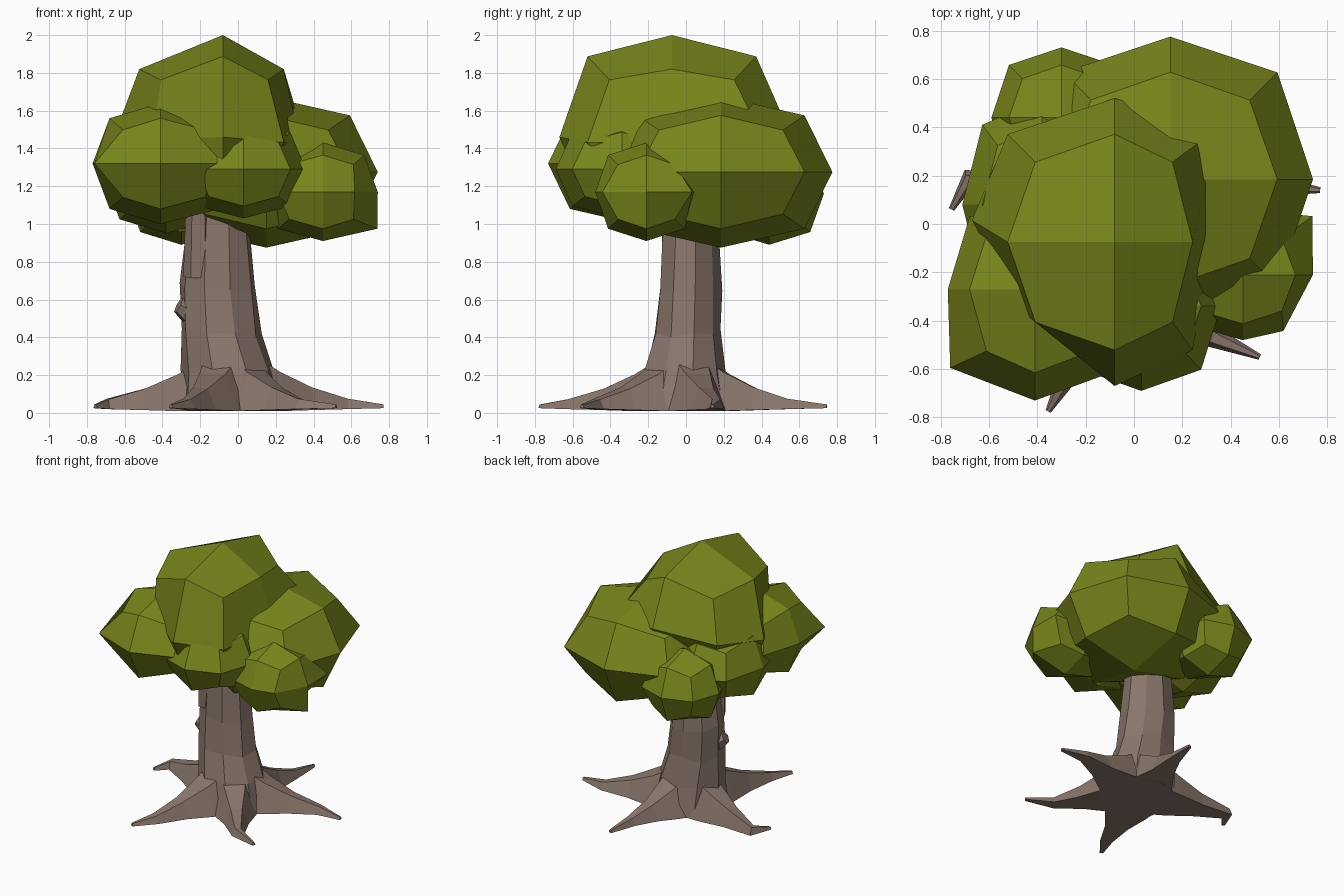
import bpy, bmesh, math, random
from mathutils import Vector

if "Cube" in bpy.data.objects:
    bpy.data.objects.remove(bpy.data.objects["Cube"])

random.seed(4)


def material(name, rgb):
    m = bpy.data.materials.new(name)
    m.diffuse_color = (*rgb, 1)
    m.use_nodes = True
    m.node_tree.nodes["Principled BSDF"].inputs["Base Color"].default_value = m.diffuse_color
    return m


LEAF = material("leaf_green", (0.19, 0.235, 0.011))
BARK = material("bark_brown", (0.25, 0.18, 0.145))


def finish(name, bm, mat):
    bmesh.ops.recalc_face_normals(bm, faces=bm.faces)
    me = bpy.data.meshes.new(name)
    bm.to_mesh(me)
    bm.free()
    me.materials.append(mat)
    ob = bpy.data.objects.new(name, me)
    bpy.context.collection.objects.link(ob)
    return ob


def loft(name, rings, mat):
    """Skin a list of closed rings and cap both ends."""
    bm = bmesh.new()
    rows = [[bm.verts.new(p) for p in ring] for ring in rings]
    n = len(rows[0])
    for a, b in zip(rows, rows[1:]):
        for i in range(n):
            j = (i + 1) % n
            bm.faces.new((a[i], a[j], b[j], b[i]))
    bm.faces.new(rows[0])
    bm.faces.new(rows[-1])
    return finish(name, bm, mat)


def leaf_clump(name, centre, low, high, droop=0.0, nudge={}):
    """24-quad rounded cube, with its own reach per side and nudged points."""
    bm = bmesh.new()
    bmesh.ops.create_cube(bm, size=2)
    bmesh.ops.subdivide_edges(bm, edges=bm.edges[:], cuts=1, use_grid_fill=True)
    for v in bm.verts:
        key = tuple(round(c) for c in v.co)
        u = v.co * {1: 1.0, 2: 0.75, 3: 0.556}[sum(map(abs, key))]
        for k in range(3):
            v.co[k] = centre[k] + u[k] * (high[k] if u[k] > 0 else low[k])
        v.co.z -= droop * u.x ** 2
        v.co += Vector(nudge.get(key, (0, 0, 0)))
    return finish(name, bm, LEAF)


# Canopy
leaf_clump("canopy_top", (-0.08, -0.075, 1.55), (0.59, 0.595, 0.45), (0.43, 0.595, 0.45), 0.12,
           {(0, -1, 0): (0, 0, -0.09), (1, 1, 0): (0.10, 0.02, 0), (1, 0, 0): (-0.02, 0.03, 0),
            (-1, 0, 0): (0, 0.09, 0), (-1, -1, 0): (0.07, 0.15, -0.03),
            (0, -1, -1): (0, 0, -0.08), (1, -1, 0): (0, 0, -0.05)})
same = lambda r: (r, r)
leaf_clump("canopy_back_right", (0.15, 0.185, 1.275), *same((0.59, 0.59, 0.40)))
leaf_clump("canopy_front_left", (-0.41, -0.27, 1.32), (0.36, 0.46, 0.32), (0.42, 0.40, 0.32), 0,
           {(-1, -1, 0): (-0.08, 0.02, 0)})
leaf_clump("canopy_front", (0.03, -0.34, 1.29), *same((0.33, 0.35, 0.26)))
leaf_clump("canopy_right_low", (0.45, -0.21, 1.17), (0.32, 0.27, 0.26), (0.29, 0.27, 0.26), 0,
           {(1, 0, -1): (0.07, 0, 0), (1, 1, 0): (0.07, 0.04, 0), (1, -1, 0): (-0.05, -0.03, 0)})
leaf_clump("canopy_back_left_low", (-0.30, 0.44, 1.16), *same((0.29, 0.29, 0.27)))
leaf_clump("canopy_left", (-0.38, 0.08, 1.25), *same((0.33, 0.44, 0.30)))

# Trunk: x centre, y centre, z, x radius, y radius
SIDES = 9
rings = []
for cx, cy, z, rx, ry in [
    (-0.03, 0.00, 0.01, 0.28, 0.27),
    (-0.05, 0.00, 0.22, 0.25, 0.22),
    (-0.09, 0.01, 0.42, 0.215, 0.18),
    (-0.11, 0.02, 0.66, 0.205, 0.17),
    (-0.11, 0.025, 0.98, 0.17, 0.15),
    (-0.11, 0.03, 1.25, 0.17, 0.15),
]:
    ring = []
    for i in range(SIDES):
        a = math.tau * (i + 0.25) / SIDES
        k = random.uniform(0.95, 1.05)
        ring.append((cx + rx * k * math.cos(a), cy + ry * k * math.sin(a),
                     z + (random.uniform(-0.03, 0.03) if 0.1 < z < 1 else 0)))
    rings.append(ring)
loft("trunk", rings, BARK)

# Roots: flattened tapering arms that curl at the tip
PROFILE = [(0.19, 0.30, 0.01), (0.15, 0.215, 0.01), (0.085, 0.135, 0.015),
           (0.045, 0.075, 0.02), (0.012, 0.045, 0.025)]


def root(name, bend, tip):
    start = Vector((-0.04, 0.0))
    bend, tip = Vector(bend), Vector(tip)
    path = [start.lerp(bend, t) for t in (0.18, 0.40, 0.68)] + [bend, tip]
    sections = []
    for i, (w, h, base) in enumerate(PROFILE):
        d = (path[min(i + 1, 4)] - path[max(i - 1, 0)]).normalized()
        side = Vector((-d.y, d.x))
        sections.append([(*(path[i] + side * s * w), z) for s, z in
                         ((-1, base), (-0.5, h), (0.45, h * 0.95), (1, base))])
    loft(name, sections, BARK)


root("root_right", (0.58, 0.16), (0.77, 0.14))
root("root_front_right", (0.33, -0.47), (0.52, -0.55))
root("root_front_left", (-0.27, -0.62), (-0.355, -0.775))
root("root_left", (-0.69, 0.18), (-0.755, 0.06))
root("root_back", (0.09, 0.54), (0.12, 0.745))


# Knot and the short limb under the leaves
def stub(name, a, b, r1, r2, sides=6):
    a, b = Vector(a), Vector(b)
    q = (b - a).to_track_quat('Z', 'Y')
    loft(name, [[p + q @ Vector((r * math.cos(math.tau * i / sides),
                                 r * math.sin(math.tau * i / sides), 0))
                 for i in range(sides)] for p, r in ((a, r1), (b, r2))], BARK)


stub("knot_left", (-0.24, -0.01, 0.53), (-0.315, -0.03, 0.57), 0.08, 0.045)
stub("limb_left", (-0.21, -0.05, 0.72), (-0.21, -0.08, 1.15), 0.08, 0.065)
